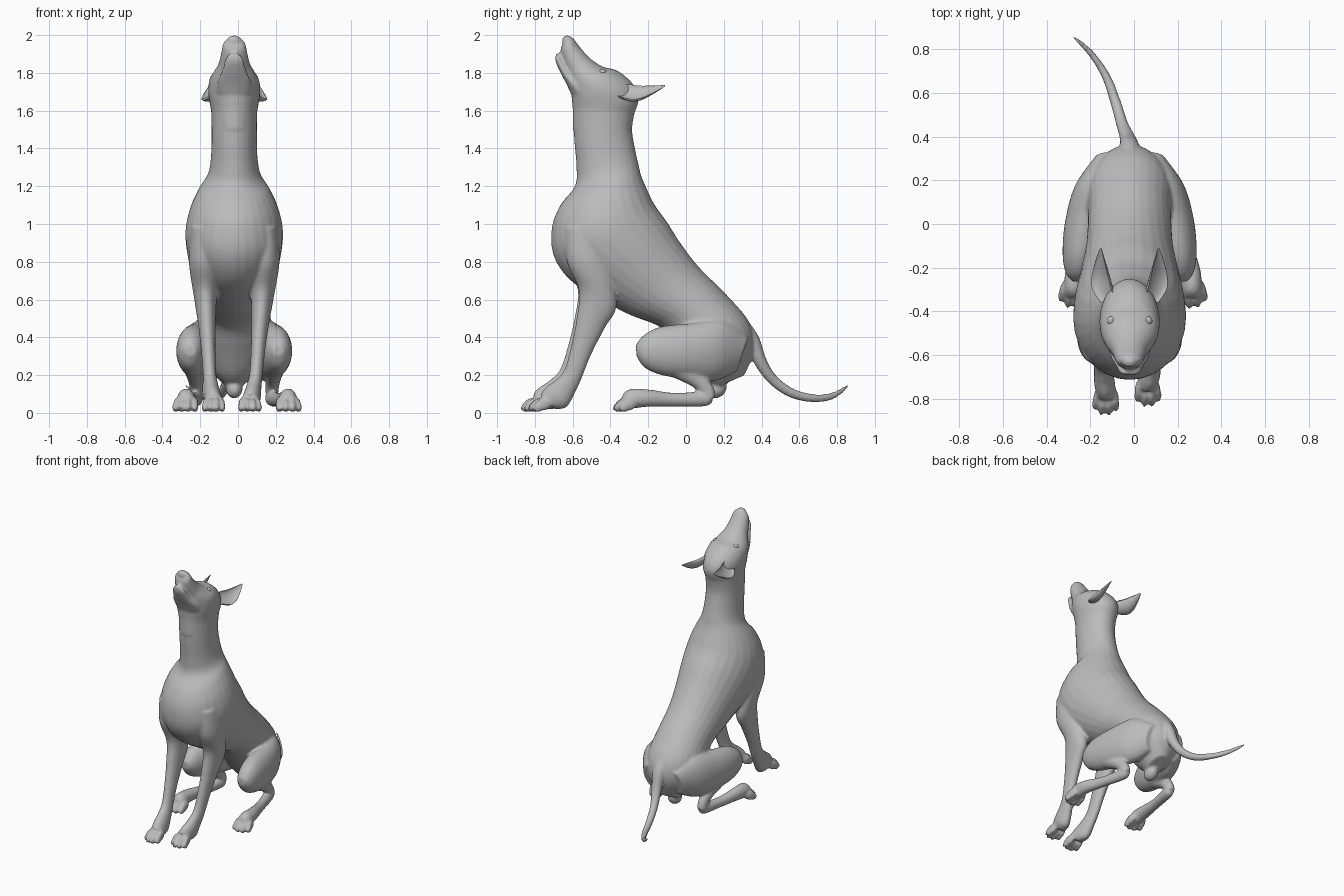
import bpy, bmesh, math
from mathutils import Vector, Matrix

if "Cube" in bpy.data.objects:
    bpy.data.objects.remove(bpy.data.objects["Cube"], do_unlink=True)

CX = -0.02  # body centre line

grey = bpy.data.materials.new("plain grey")
grey.use_nodes = True
grey.diffuse_color = (0.5, 0.5, 0.5, 1)
grey.node_tree.nodes["Principled BSDF"].inputs["Base Color"].default_value = (0.5, 0.5, 0.5, 1)


def catmull(rows, steps=5):
    """Smoothly interpolate rows of numbers."""
    out = []
    for i in range(len(rows) - 1):
        p0, p1 = rows[max(i - 1, 0)], rows[i]
        p2, p3 = rows[i + 1], rows[min(i + 2, len(rows) - 1)]
        for k in range(steps):
            t = k / steps
            out.append([0.5 * (2 * b + (c - a) * t + (2 * a - 5 * b + 4 * c - d) * t * t
                               + (3 * b - a - 3 * c + d) * t ** 3)
                        for a, b, c, d in zip(p0, p1, p2, p3)])
    return out + [list(rows[-1])]


def skin(bm, rings):
    """Bridge rings of points and close both ends."""
    vr = [[bm.verts.new(p) for p in r] for r in rings]
    n = len(vr[0])
    for a, b in zip(vr, vr[1:]):
        for i in range(n):
            bm.faces.new((a[i], a[(i + 1) % n], b[(i + 1) % n], b[i]))
    bm.faces.new(vr[0])
    bm.faces.new(vr[-1])


def loft(bm, rows, n=28):
    """Rows are (front y, front z, back y, back z, half width, centre x)."""
    rings = []
    for ay, az, by, bz, w, x in catmull(rows):
        a, b = Vector((x, ay, az)), Vector((x, by, bz))
        c, h = (a + b) / 2, (b - a) / 2
        rings.append([c + h * math.cos(2 * math.pi * i / n)
                      + Vector((w * math.sin(2 * math.pi * i / n), 0, 0)) for i in range(n)])
    skin(bm, rings)


def tube(bm, pts):
    """Points are (x, y, z, radius in the side plane, half width)."""
    rows = []
    for i, (x, y, z, r, w) in enumerate(pts):
        p, q = pts[max(i - 1, 0)], pts[min(i + 1, len(pts) - 1)]
        t = Vector((q[1] - p[1], q[2] - p[2])).normalized() * r
        rows.append((y - t.y, z + t.x, y + t.y, z - t.x, w, x))
    loft(bm, rows, 20)


def blob(bm, loc, size, rot=(0, 0)):
    """Ellipsoid turned about x, then z."""
    m = (Matrix.Translation(loc) @ Matrix.Rotation(rot[1], 4, 'Z') @ Matrix.Rotation(rot[0], 4, 'X')
         @ Matrix.Diagonal((*size, 1)))
    bmesh.ops.create_uvsphere(bm, u_segments=16, v_segments=10, radius=1, matrix=m)


def finish(bm, name, voxel=0):
    bmesh.ops.recalc_face_normals(bm, faces=bm.faces)
    me = bpy.data.meshes.new(name)
    bm.to_mesh(me)
    bm.free()
    me.materials.append(grey)
    ob = bpy.data.objects.new(name, me)
    bpy.context.collection.objects.link(ob)
    bpy.ops.object.select_all(action='DESELECT')
    ob.select_set(True)
    bpy.context.view_layer.objects.active = ob
    if voxel:
        m = ob.modifiers.new("merge", 'REMESH')
        m.mode, m.voxel_size = 'VOXEL', voxel
        s = ob.modifiers.new("soften", 'SMOOTH')
        s.factor, s.iterations = 0.5, 4
        bpy.ops.object.modifier_apply(modifier="merge")
        bpy.ops.object.modifier_apply(modifier="soften")
    bpy.ops.object.shade_smooth()
    return ob


def paw(bm, x, y, turn, size):
    """Four toes with claws, fanned about the paw centre."""
    for k, ahead in ((-1.5, 0.0), (-0.5, 0.022), (0.5, 0.022), (1.5, 0.0)):
        a = turn + k * 0.1
        d = Vector((math.sin(a), -math.cos(a), 0))
        side = Vector((math.cos(turn), math.sin(turn), 0))
        c = Vector((x, y, 0.046)) + side * k * 0.028 * size + d * ahead
        blob(bm, c, (0.0165 * size, 0.05, 0.034), (0.35, a))
        blob(bm, c + d * 0.03 + Vector((0, 0, -0.016)), (0.0165 * size, 0.026, 0.027), (0, a))
        blob(bm, c + d * 0.05 + Vector((0, 0, -0.02)), (0.007, 0.018, 0.009), (0.4, a))


body = bmesh.new()

# torso and neck
torso = [(0.15, .13, .31, .2, .06), (.06, .2, .362, .34, .15), (-.04, .34, .335, .48, .195),
         (-.13, .45, .21, .63, .19), (-.3, .52, .07, .77, .2), (-.45, .6, -.03, .9, .225),
         (-.61, .7, -.1, 1.01, .25), (-.7, .83, -.165, 1.1, .258), (-.71, .98, -.2, 1.17, .235),
         (-.665, 1.1, -.235, 1.25, .19), (-.588, 1.2, -.25, 1.31, .142), (-.58, 1.3, -.268, 1.39, .124),
         (-.592, 1.45, -.285, 1.5, .12), (-.6, 1.6, -.27, 1.6, .122)]
loft(body, [(*r, CX) for r in torso])

# skull and muzzle
head = [(-.6, 1.5, -.28, 1.57, .11), (-.6, 1.6, -.25, 1.66, .128), (-.605, 1.66, -.28, 1.74, .138),
        (-.608, 1.71, -.36, 1.81, .132), (-.62, 1.76, -.44, 1.833, .112), (-.635, 1.81, -.505, 1.875, .085),
        (-.655, 1.866, -.56, 1.935, .07), (-.664, 1.92, -.592, 1.978, .06), (-.652, 1.955, -.61, 1.992, .042)]
loft(body, [(*r, CX) for r in head])

# lower jaw
jaw = [(-.605, 1.68, -.5, 1.73, .1), (-.635, 1.745, -.58, 1.77, .088), (-.664, 1.80, -.625, 1.82, .066),
       (-.69, 1.86, -.66, 1.875, .05), (-.69, 1.9, -.672, 1.903, .03)]
loft(body, [(*r, CX) for r in jaw])

# nose pad and rump underside
blob(body, (CX, -.628, 1.97), (.038, .03, .028), (-0.8, 0))
blob(body, (CX, .16, .13), (.045, .06, .05), (0.6, 0))

# tail, sweeping to the right
tube(body, [(CX, .3, .46, .04, .045), (CX, .35, .38, .042, .045), (-.03, .395, .27, .034, .036),
            (-.055, .46, .175, .028, .028), (-.085, .56, .105, .025, .025), (-.125, .67, .078, .022, .022),
            (-.18, .76, .085, .019, .019), (-.235, .82, .115, .014, .015), (-.275, .855, .145, .007, .008)])

# legs: (side, front paw x, front paw shift, hind paw x)
foreleg = [(-.64, .98, -.4, 1.0, .07), (-.63, .8, -.4, .8, .08), (-.57, .65, -.37, .57, .06),
           (-.585, .5, -.435, .45, .047), (-.615, .36, -.51, .31, .038), (-.655, .23, -.565, .18, .035),
           (-.71, .17, -.6, .11, .04), (-.76, .135, -.65, .03, .047), (-.79, .1, -.72, .02, .045)]
thigh = [(.27, .22, .33, .4, .05, .11), (.15, .17, .2, .49, .095, .155), (0, .18, .03, .475, .095, .2),
         (-.13, .2, -.13, .457, .085, .222), (-.22, .24, -.22, .415, .062, .232), (-.262, .3, -.265, .36, .03, .232)]
for s, fx, dy, hx in ((-1, -.128, -.02, -.275), (1, .062, .02, .265)):
    rows = []
    for i, (ay, az, by, bz, w) in enumerate(foreleg):
        t = max(0, (i - 1) / 7)
        x = (CX + s * 0.16) * (1 - t) + fx * t
        rows.append((ay + dy * t, az, by + dy * t, bz, w, x))
    loft(body, rows)
    paw(body, fx, -.775 + dy, 0.05 * s, 1.0)
    blob(body, (fx, -.6 + dy, .175), (.012, .02, .018))

    # thigh, shank, hock and hind foot
    loft(body, [(*r[:5], CX + s * r[5]) for r in thigh])
    tube(body, [(CX + s * .225, -.18, .31, .07, .06), (CX + s * .215, -.05, .245, .06, .055),
                (CX + s * .205, .06, .175, .045, .04), (CX + s * .2, .11, .12, .04, .035),
                (CX + s * .2, .125, .075, .035, .032)])
    mid = (CX + s * .2 + hx) / 2
    tube(body, [(CX + s * .2, .135, .085, .025, .025), (CX + s * .2, .1, .075, .04, .035),
                (mid, -.06, .07, .036, .034), (hx - .005 * s, -.2, .078, .046, .042),
                (hx, -.29, .075, .052, .046), (hx, -.325, .06, .035, .04)])
    paw(body, hx, -.305, 0.12 * s, 1.12)

finish(body, "dog_body", 0.009)

# ears: cupped cones laid back
for s, side in ((1, "left"), (-1, "right")):
    ear = bmesh.new()
    u, v = Vector((.75 * s, 0, -.66)), Vector((-.66 * s, 0, -.75))
    rings = []
    for x, y, z, w, d in catmull([(.095, -.36, 1.70, .04, .03), (.118, -.3, 1.69, .058, .045),
                                  (.128, -.24, 1.69, .05, .04), (.132, -.17, 1.71, .028, .022),
                                  (.132, -.11, 1.732, .004, .003)]):
        ring = []
        for i in range(20):
            a = 2 * math.pi * i / 20
            depth = math.sin(a) if math.sin(a) > 0 else -0.55 * math.sin(a)
            ring.append(Vector((CX + s * x, y, z)) + u * w * math.cos(a) + v * d * (depth - .3))
        rings.append(ring)
    skin(ear, rings)
    finish(ear, side + "_ear")

    # eye
    eye = bmesh.new()
    blob(eye, (CX + s * .084, -.445, 1.80), (.02, .024, .018), (0.5, 0))
    finish(eye, side + "_eye")
